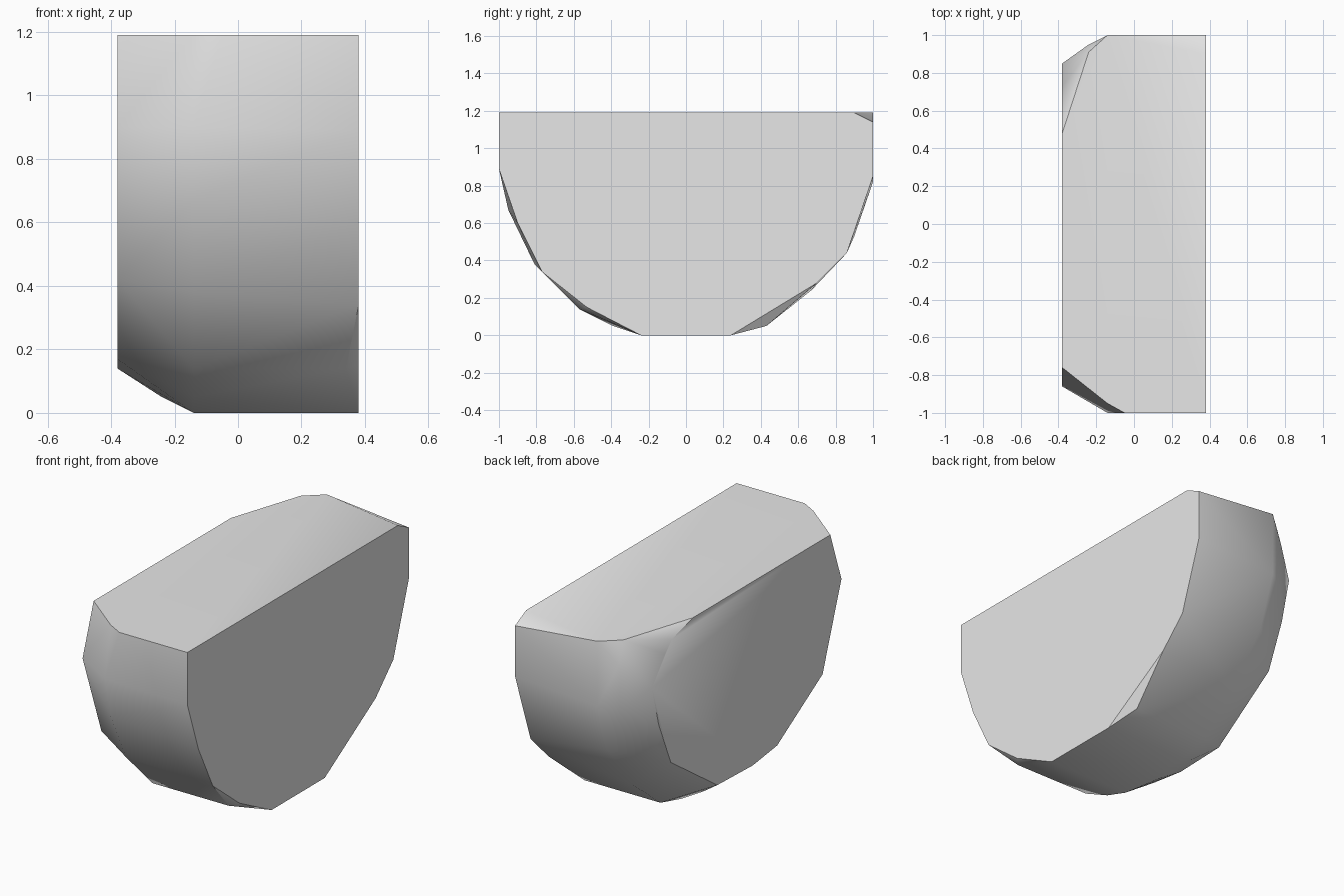
import bpy, bmesh, math

# Remove the default object
cube = bpy.data.objects.get("Cube")
if cube:
    bpy.data.objects.remove(cube, do_unlink=True)

TOP = 1.19

# Cross-sections across the block: x position -> (y, z) outline points
sections = {
    # broad flat side
    0.38: [(-1, TOP), (-1, 0.89), (-0.9, 0.6), (-0.77, 0.34), (-0.53, 0.15),
           (-0.24, 0), (0.24, 0), (0.7, 0.28), (0.86, 0.44), (1, 0.85),
           (1, 1.14), (0.9, TOP)],
    # bulge close to the broad side
    0.34: [(-0.57, 0.14), (0.43, 0.05)],
    # front end of the top face
    -0.05: [(-1, TOP)],
    # fullest part of the rounded belly
    -0.14: [(-0.95, TOP), (-1, 0.9), (-0.95, 0.67), (-0.81, 0.38),
            (-0.57, 0.14), (-0.39, 0.05), (-0.24, 0), (0.24, 0), (0.43, 0.05),
            (0.67, 0.24), (0.9, 0.53), (1, 0.82), (1, TOP)],
    # rounded shoulder
    -0.24: [(-0.06, 0.05), (0.2, 0.05), (0.91, TOP), (0.95, 1.06), (0.94, 0.8)],
    # smaller flat side
    -0.38: [(-0.76, TOP), (-0.86, 0.9), (-0.69, 0.42), (-0.28, 0.17),
            (-0.06, 0.14), (0.26, 0.15), (0.68, 0.44), (0.79, 0.7),
            (0.85, 0.93), (0.73, 1.08), (0.67, TOP - 0.05), (0.48, TOP)],
}


def hull_object(name, outlines, material):
    """Wrap the outlines in one convex skin and merge its flat areas."""
    bm = bmesh.new()
    for x, outline in outlines.items():
        for y, z in outline:
            bm.verts.new((x, y, z))
    result = bmesh.ops.convex_hull(bm, input=bm.verts[:])
    unused = {g for g in result["geom_interior"] + result["geom_unused"]
              if isinstance(g, bmesh.types.BMVert)}
    bmesh.ops.delete(bm, geom=list(unused), context="VERTS")
    bmesh.ops.dissolve_limit(bm, angle_limit=math.radians(1),
                             verts=bm.verts[:], edges=bm.edges[:])
    bmesh.ops.recalc_face_normals(bm, faces=bm.faces[:])
    mesh = bpy.data.meshes.new(name)
    bm.to_mesh(mesh)
    bm.free()
    mesh.materials.append(material)
    obj = bpy.data.objects.new(name, mesh)
    bpy.context.collection.objects.link(obj)
    return obj


# Plain stone grey
grey = bpy.data.materials.new("light_grey")
grey.use_nodes = True
colour = (0.8, 0.8, 0.8, 1)
grey.diffuse_color = colour
grey.node_tree.nodes["Principled BSDF"].inputs["Base Color"].default_value = colour

# The half-round block, soft on its belly and crisp around its flat sides
block = hull_object("rounded_block", sections, grey)
bpy.ops.object.select_all(action="DESELECT")
block.select_set(True)
bpy.context.view_layer.objects.active = block
bpy.ops.object.shade_smooth_by_angle(angle=math.radians(35))
